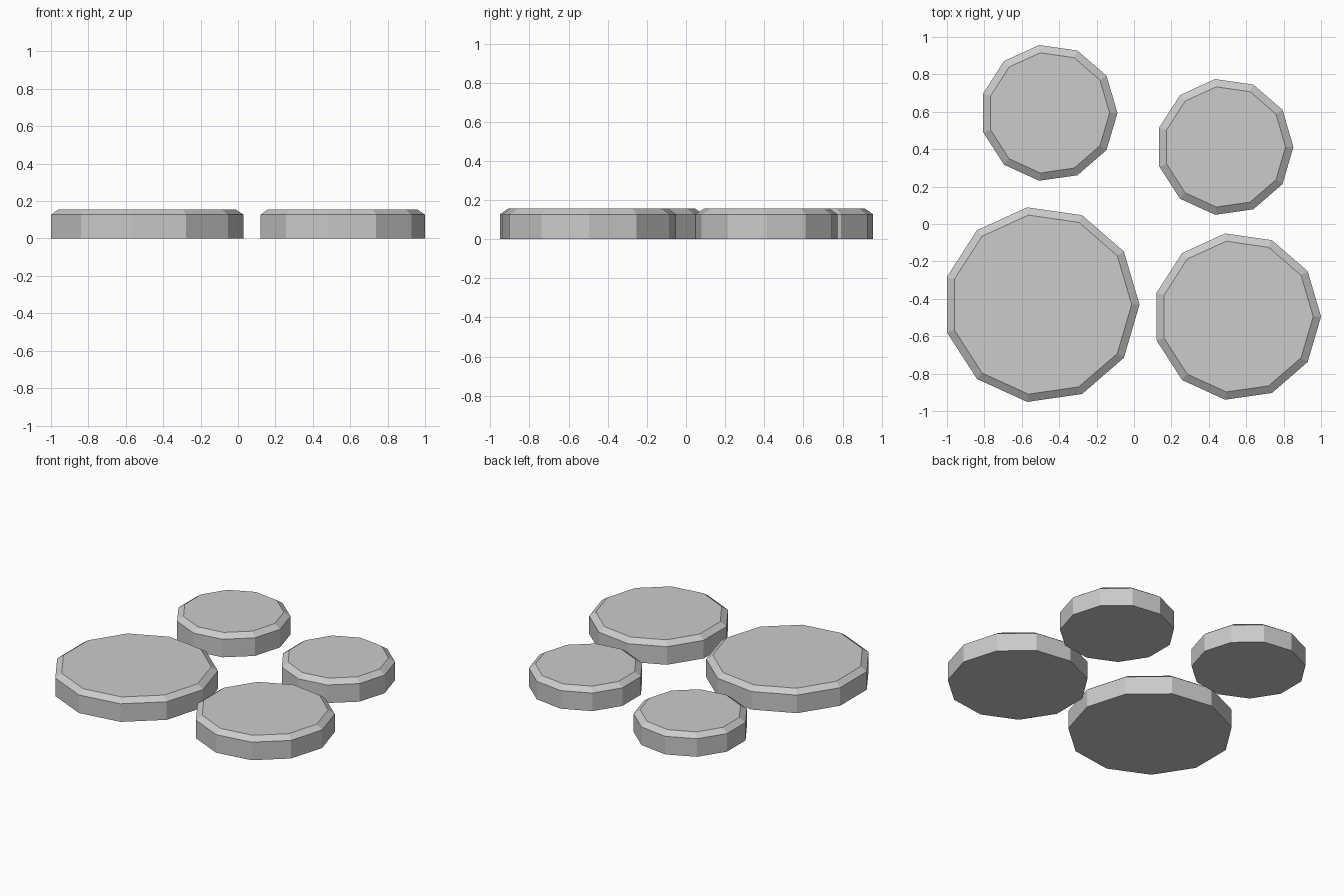
import bpy, bmesh
from math import cos, sin, pi

if "Cube" in bpy.data.objects:
    bpy.data.objects.remove(bpy.data.objects["Cube"])

SIDES = 11
RIM_Z, TOP_Z, INSET = 0.127, 0.156, 0.042


def stone(name, x, y, r):
    """Flat eleven-sided stepping stone with a chamfered top edge."""
    bm = bmesh.new()
    rings = []
    for radius, z in ((r, 0), (r, RIM_Z), (r - INSET, TOP_Z)):
        rings.append([bm.verts.new((radius * cos(2 * pi * i / SIDES),
                                    radius * sin(2 * pi * i / SIDES), z))
                      for i in range(SIDES)])
    # walls and chamfer
    for low, high in zip(rings, rings[1:]):
        for i in range(SIDES):
            j = (i + 1) % SIDES
            bm.faces.new((low[i], low[j], high[j], high[i]))
    # underside and top
    bm.faces.new(rings[0][::-1])
    bm.faces.new(rings[-1])
    mesh = bpy.data.meshes.new(name)
    bm.to_mesh(mesh)
    bm.free()
    obj = bpy.data.objects.new(name, mesh)
    obj.location = (x, y, 0)
    bpy.context.collection.objects.link(obj)


# four stones, largest to smallest
stone("large_stone", -0.4745 - 0.0215, -0.431, 0.5255)
stone("medium_stone", 0.551, -0.495, 0.449)
stone("small_stone_right", 0.486, 0.412, 0.3665)
stone("small_stone_left", -0.455, 0.594, 0.3665)
